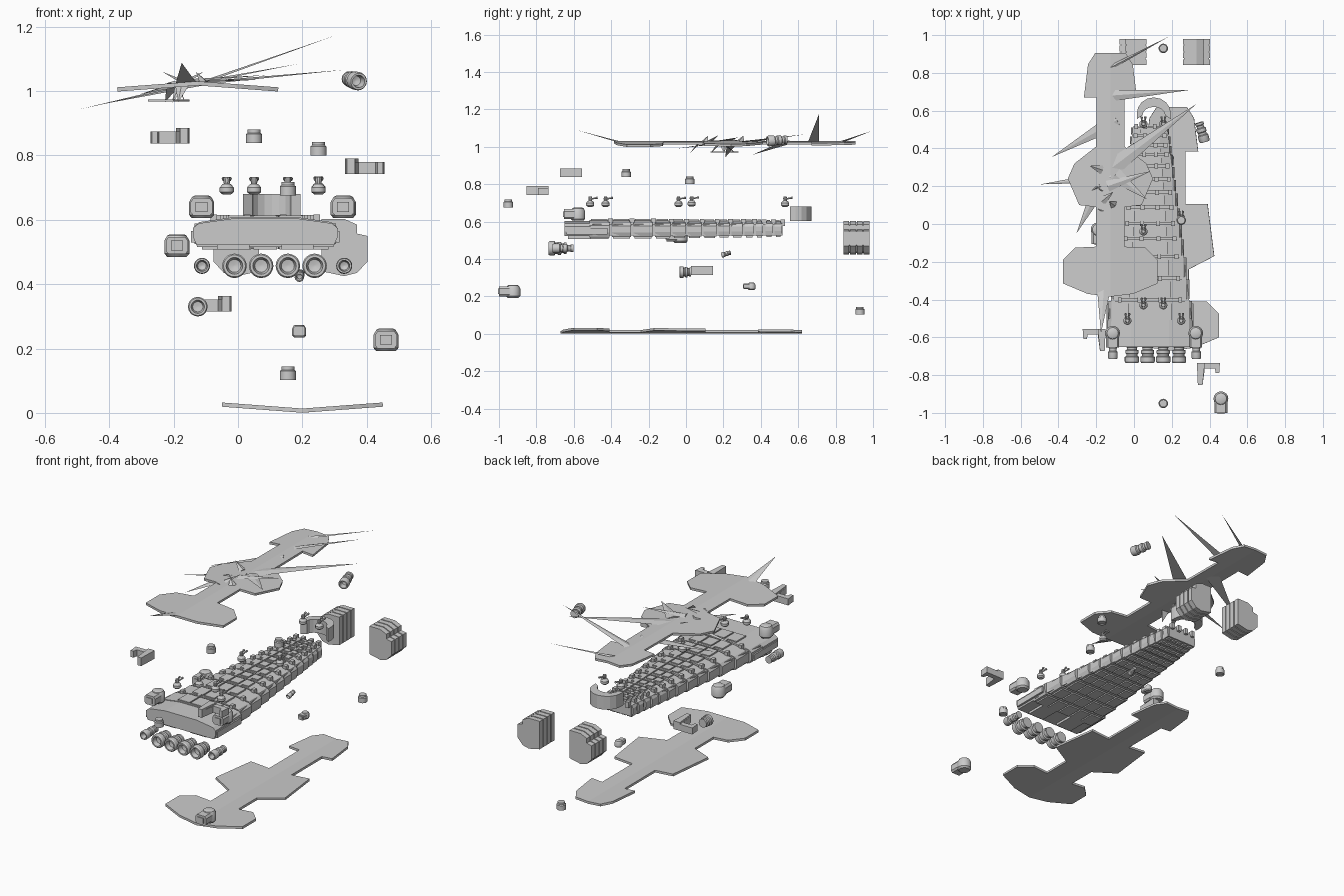
import bpy, bmesh, math, random
from mathutils import Vector

if "Cube" in bpy.data.objects:
    bpy.data.objects.remove(bpy.data.objects["Cube"])

random.seed(4)


def add(name, verts, faces, smooth=False):
    me = bpy.data.meshes.new(name)
    bm = bmesh.new()
    vs = [bm.verts.new(v) for v in verts]
    for f in faces:
        bm.faces.new([vs[i] for i in f])
    bmesh.ops.remove_doubles(bm, verts=bm.verts, dist=1e-5)
    bmesh.ops.recalc_face_normals(bm, faces=bm.faces)
    bm.to_mesh(me)
    bm.free()
    ob = bpy.data.objects.new(name, me)
    bpy.context.collection.objects.link(ob)
    if smooth:
        bpy.ops.object.select_all(action='DESELECT')
        ob.select_set(True)
        bpy.context.view_layer.objects.active = ob
        bpy.ops.object.shade_smooth_by_angle(angle=math.radians(30))
    return ob


def prism(name, pts, a, b, axis='Z'):
    """Extrude a 2D outline from a to b along Y (pts are x,z) or Z (pts are x,y)."""
    n = len(pts)
    at = (lambda p, h: (p[0], h, p[1])) if axis == 'Y' else (lambda p, h: (p[0], p[1], h))
    verts = [at(p, a) for p in pts] + [at(p, b) for p in pts]
    faces = [list(range(n)), list(range(n, 2 * n))]
    faces += [(i, (i + 1) % n, (i + 1) % n + n, i + n) for i in range(n)]
    return add(name, verts, faces)


def box(name, x0, x1, y0, y1, z0, z1):
    return prism(name, [(x0, y0), (x1, y0), (x1, y1), (x0, y1)], z0, z1)


def lathe(name, prof, loc, direction=(0, 0, 1), s=1, stretch=1, n=20):
    """Revolve (radius, height) points about the given direction."""
    q = Vector(direction).to_track_quat('Z', 'Y')
    verts, faces = [], []
    for r, h in prof:
        for i in range(n):
            t = 2 * math.pi * i / n
            v = q @ Vector((r * s * math.cos(t), r * s * math.sin(t), h * s * stretch))
            verts.append(v + Vector(loc))
    for k in range(len(prof) - 1):
        for i in range(n):
            j = (i + 1) % n
            faces.append((k * n + i, k * n + j, k * n + n + j, k * n + n + i))
    faces += [list(range(n)), list(range(len(verts) - n, len(verts)))]
    return add(name, verts, faces, True)


# Hull plates: mirrored outline folded along the centre line
def hull(name, half, cx, cy, z, slope):
    verts, faces = [], []
    for s in (1, -1):
        faces.append(list(range(len(verts), len(verts) + len(half))))
        verts += [(cx + s * x, cy + y, z + slope * x) for x, y in half]
    ob = add(name, verts, faces)
    m = ob.modifiers.new('thickness', 'SOLIDIFY')
    m.thickness, m.offset = 0.013, 0


BOW = [(0, .62), (.08, .62), (.118, .56), (.14, .385), (.073, .385)]
STERN = [(.185, -.41), (.25, -.475), (.25, -.6), (.12, -.655), (0, -.67)]
hull('lower_hull_plate', BOW + [(.073, .105), (.19, .105), (.225, -.17), (.09, -.24),
                                (.09, -.41)] + STERN, .2, 0, .007, .075)
hull('upper_hull_plate', BOW + [(.075, .125), (.19, .035), (.225, -.045), (.165, -.185),
                                (.075, -.195), (.075, -.405)] + STERN, -.125, .285, 1.024, -.075)


# Splinters bursting from the upper hull: (base, tip, base half width)
def shard(name, base, tip, w):
    b, t = Vector(base), Vector(tip)
    d = (t - b).normalized()
    side = Vector((-d.y, d.x, 0)).normalized() * w
    up = d.cross(side).normalized() * .008
    add(name, [b + side, b - side, b + up, t], [(0, 1, 2), (0, 1, 3), (1, 2, 3), (2, 0, 3)])


for i, (b, t, w) in enumerate([
        ((-.14, .82, 1.02), (.19, .995, 1.085), .012),
        ((-.12, .68, 1.02), (.30, .71, 1.172), .03),
        ((-.14, .28, 1.02), (.33, .635, 1.066), .05),
        ((-.09, .55, 1.025), (-.435, .355, .957), .045),
        ((-.12, .25, 1.025), (-.495, .21, .943), .03),
        ((-.18, .2, 1.02), (-.305, -.05, .99), .04),
        ((-.16, -.35, 1.02), (-.175, -.58, 1.088), .035),
        ((-.14, .2, 1.03), (.09, .28, 1.05), .03),
        ((-.1, .26, 1.03), (.07, .13, 1.035), .04)]):
    shard(f'hull_splinter_{i}', b, t, w)
for i in range(7):
    x, y = random.uniform(-.2, -.08), random.uniform(.05, .3)
    shard(f'hull_chip_{i}', (x, y, 1.025),
          (x + random.uniform(-.07, .07), y + random.uniform(-.08, .08), random.choice((.965, 1.06))), .025)
prism('torn_hull_panel', [(-.28, .16), (-.2, .13), (-.15, .24), (-.23, .28)], .968, .974)

# Ribbed tapering core: slabs, tile columns and raised joints
CX = .085
EDGES = [-.52, -.4, -.285, -.17, -.075, .005, .09, .17, .24, .31, .37, .42, .47, .52]


def half_width(y):
    return .208 - (y + .4) * .123


def section(w, z0, z1):
    return [(CX - w, z0 + .025), (CX - w * .95, z0), (CX + w * .95, z0), (CX + w, z0 + .025),
            (CX + w, z1 - .03), (CX + w * .92, z1 - .015), (CX + w * .45, z1),
            (CX - w * .45, z1), (CX - w * .92, z1 - .015), (CX - w, z1 - .03)]


prism('core_spine', [(CX - .22, -.5), (CX + .22, -.5), (CX + .09, .515), (CX - .09, .515)], .525, .588)
for i, (a, b) in enumerate(zip(EDGES, EDGES[1:])):
    w = half_width(a)
    z0, z1 = .508 + i * .0008, .612 - i * .0004
    prism(f'core_rib_{i}', section(w, z0 + .008, z1 - .004), a + .004, b - .008, 'Y')
    for c in range(5):
        x0 = CX + w * (-.9 + c * .36) + .004
        x1 = x0 + w * .36 - .008
        box(f'belly_tile_{i}_{c}', x0, x1, a + .01, b - .014, z0, z0 + .012)
        if 0 < c < 4:
            box(f'deck_tile_{i}_{c}', x0, x1, a + .012, b - .02, z1 - .012, z1 + .002)
    for f in (-.72, -.25, .25, .72):
        box(f'rib_joint_{i}_{f}', CX + w * f - .01, CX + w * f + .01, b - .016, b + .01, z1 - .03, z1 + .004)
prism('stern_slab', section(.225, .522, .604), -.65, -.51, 'Y')
for s in (-1, 1):
    box(f'stern_side_fin_{s}', CX + s * .225 - .006, CX + s * .225 + .006, -.64, -.42, .53, .565)
    box(f'stern_underside_beam_{s}', CX + s * .1 - .05, CX + s * .1 + .05, -.63, -.5, .508, .525)

# Curved bow collar
outer = [(.105 + .09 * math.cos(t), .585 + .085 * math.sin(t)) for t in [math.pi * k / 8 for k in range(9)]]
inner = [(.105 + .06 * math.cos(t), .575 + .045 * math.sin(t)) for t in [math.pi * k / 8 for k in range(8, -1, -1)]]
prism('bow_collar', outer + [(.015, .555)] + inner + [(.195, .555)], .602, .68)

# Engines
ENGINE = [(.004, .03), (.02, .026), (.026, 0), (.034, 0), (.038, .006), (.038, .032), (.03, .036), (.03, .046),
          (.035, .05), (.035, .066), (.026, .07), (.026, .08), (.031, .084), (.031, .095), (.004, .095)]
for i in range(4):
    lathe(f'main_engine_{i}', ENGINE, (-.011 + i * .083, -.735, .457), (0, 1, 0))
for i, (loc, d, s, st) in enumerate([
        ((-.112, -.715, .457), (0, 1, 0), .66, 1.8), ((.33, -.715, .457), (0, 1, 0), .66, 1.8),
        ((.375, .435, 1.03), (-.3, 1, .08), .75, 1.5), ((-.125, -.035, .33), (0, 1, 0), .8, .8),
        ((.19, .19, .42), (.1, 1, .3), .38, 1.4)]):
    lathe(f'side_engine_{i}', ENGINE, loc, d, s, st)

# U-shaped armour brackets, m = -1 mirrors the long leg
for i, (x, y, z, m) in enumerate([(-.15, -.555, .837, -1), (.333, -.735, .742, 1), (-.02, .145, .315, -1)]):
    pts = [(0, 0), (.122, 0), (.118, -.055), (.1, -.055), (.095, -.03), (.042, -.03), (.03, -.118), (.005, -.118)]
    prism(f'armour_bracket_{i}', [(x + m * a, y + b) for a, b in pts], z, z + .038)
    prism(f'bracket_cap_{i}', [(x + m * a, y + b) for a, b in [(0, 0), (.042, 0), (.03, -.118), (.005, -.118)]],
          z + .036, z + .048)

# Heavy turrets: chamfered drum with a housing facing forward
TURRET = [(.03, 0), (.039, .01), (.039, .05), (.03, .066), (.022, .07)]


def turret(name, x, y, z, s=1):
    lathe(name + '_drum', TURRET, (x, y, z), s=s, n=16)
    w = .034 * s
    prism(name + '_housing', [(x - w, z + .018 * s), (x - w * .75, z + .008 * s), (x + w * .75, z + .008 * s),
                              (x + w, z + .018 * s), (x + w, z + .05 * s), (x + w * .75, z + .062 * s),
                              (x - w * .75, z + .062 * s), (x - w, z + .05 * s)], y - .075 * s, y, 'Y')
    box(name + '_muzzle', x - w * .55, x + w * .55, y - .08 * s, y - .07 * s, z + .02 * s, z + .05 * s)


for i, p in enumerate([(-.113, -.578, .605), (.327, -.578, .605), (-.19, -.03, .485), (.46, -.925, .192)]):
    turret(f'heavy_turret_{i}', *p)
turret('light_turret', .19, .35, .235, .55)

# Loose drums
DRUM = [(.018, .004), (.02, 0), (.025, 0), (.025, .028), (.02, .032), (.02, .042), (.014, .042)]
for i, p in enumerate([(.05, -.32, .838), (.25, .02, .8), (.155, .93, .102), (.155, -.95, .676)]):
    lathe(f'drum_{i}', DRUM, p)

# Point defence guns: dome, twin barrels
for i, (x, y) in enumerate([(-.035, -.512), (.25, -.512), (.05, -.43), (.155, -.43), (.05, .53), (.155, .53),
                            (.05, -.04), (.25, .03)]):
    z = .678 if y < .02 or y > .5 else .68
    lathe(f'gun_base_{i}', [(.012, 0), (.022, .008), (.022, .022), (.014, .032), (.006, .035)], (x, y, z), n=14)
    lathe(f'gun_neck_{i}', [(.009, 0), (.011, .012), (.009, .022)], (x, y, z + .033), n=10)
    for s in (-1, 1):
        lathe(f'gun_barrel_{i}_{s}', [(.004, 0), (.004, .03), (.006, .03), (.006, .04)],
              (x + s * .006, y, z + .042), (s * .1, 1, .2), n=8)

# Ribbed cargo blocks, mirrored
BLOCK = [(.07, .425), (.11, .435), (.142, .47), (.142, .55), (.11, .557), (.11, .585), (.07, .603), (0, .603), (0, .44)]
for s in (1, -1):
    P = [(.163 + s * (.097 + x), z) for x, z in BLOCK]
    c = (.163 + s * .165, .514)
    core = [(c[0] + (x - c[0]) * .92, c[1] + (z - c[1]) * .92) for x, z in P]
    prism(f'cargo_core_{s}', core, .85, .975, 'Y')
    for k in range(4):
        y = .842 + k * .036
        prism(f'cargo_rib_{s}_{k}', P, y, y + .03, 'Y')
